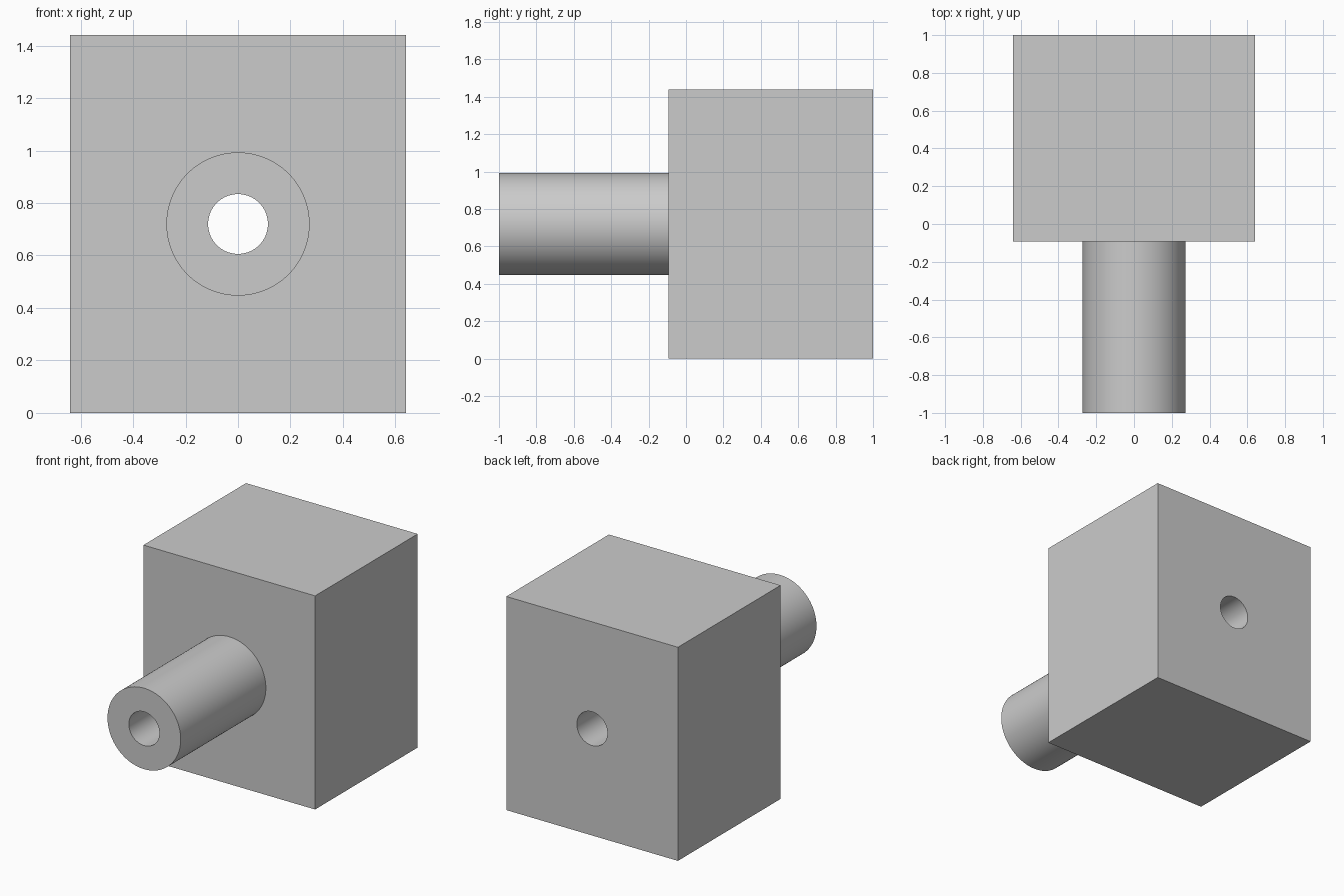
import bpy
from math import pi, radians

cube = bpy.data.objects.get("Cube")
if cube:
    bpy.data.objects.remove(cube, do_unlink=True)

HALF_WIDTH, HEIGHT = 0.64, 1.44
FRONT, STEP, BACK = -1.0, -0.093, 1.0
AXIS_Z = HEIGHT / 2

grey = bpy.data.materials.new("plain grey")
grey.use_nodes = True
colour = (0.6, 0.6, 0.6, 1)
grey.diffuse_color = colour
grey.node_tree.nodes["Principled BSDF"].inputs["Base Color"].default_value = colour


def rod(name, radius, y0, y1):
    """Round bar along y on the shared axis."""
    bpy.ops.mesh.primitive_cylinder_add(
        vertices=96, radius=radius, depth=y1 - y0,
        location=(0, (y0 + y1) / 2, AXIS_Z), rotation=(pi / 2, 0, 0))
    bpy.context.object.name = name
    return bpy.context.object


def combine(target, tool, operation):
    """Apply a boolean and discard the tool."""
    mod = target.modifiers.new(tool.name, 'BOOLEAN')
    mod.object, mod.operation, mod.solver = tool, operation, 'EXACT'
    bpy.context.view_layer.objects.active = target
    bpy.ops.object.modifier_apply(modifier=mod.name)
    bpy.data.objects.remove(tool, do_unlink=True)


# Rectangular block
bpy.ops.mesh.primitive_cube_add(size=1, location=(0, (STEP + BACK) / 2, AXIS_Z))
block = bpy.context.object
block.name = "block_with_spout"
block.scale = (2 * HALF_WIDTH, BACK - STEP, HEIGHT)
bpy.ops.object.transform_apply(location=True, rotation=True, scale=True)

# Round spout joined to the front, then a bore through everything
combine(block, rod("spout", 0.273, FRONT, STEP + 0.2), 'UNION')
combine(block, rod("bore", 0.114, FRONT - 0.1, BACK + 0.1), 'DIFFERENCE')

block.data.materials.clear()
block.data.materials.append(grey)
for face in block.data.polygons:
    face.material_index = 0
bpy.ops.object.select_all(action='DESELECT')
block.select_set(True)
bpy.context.view_layer.objects.active = block
bpy.ops.object.shade_smooth_by_angle(angle=radians(30))
